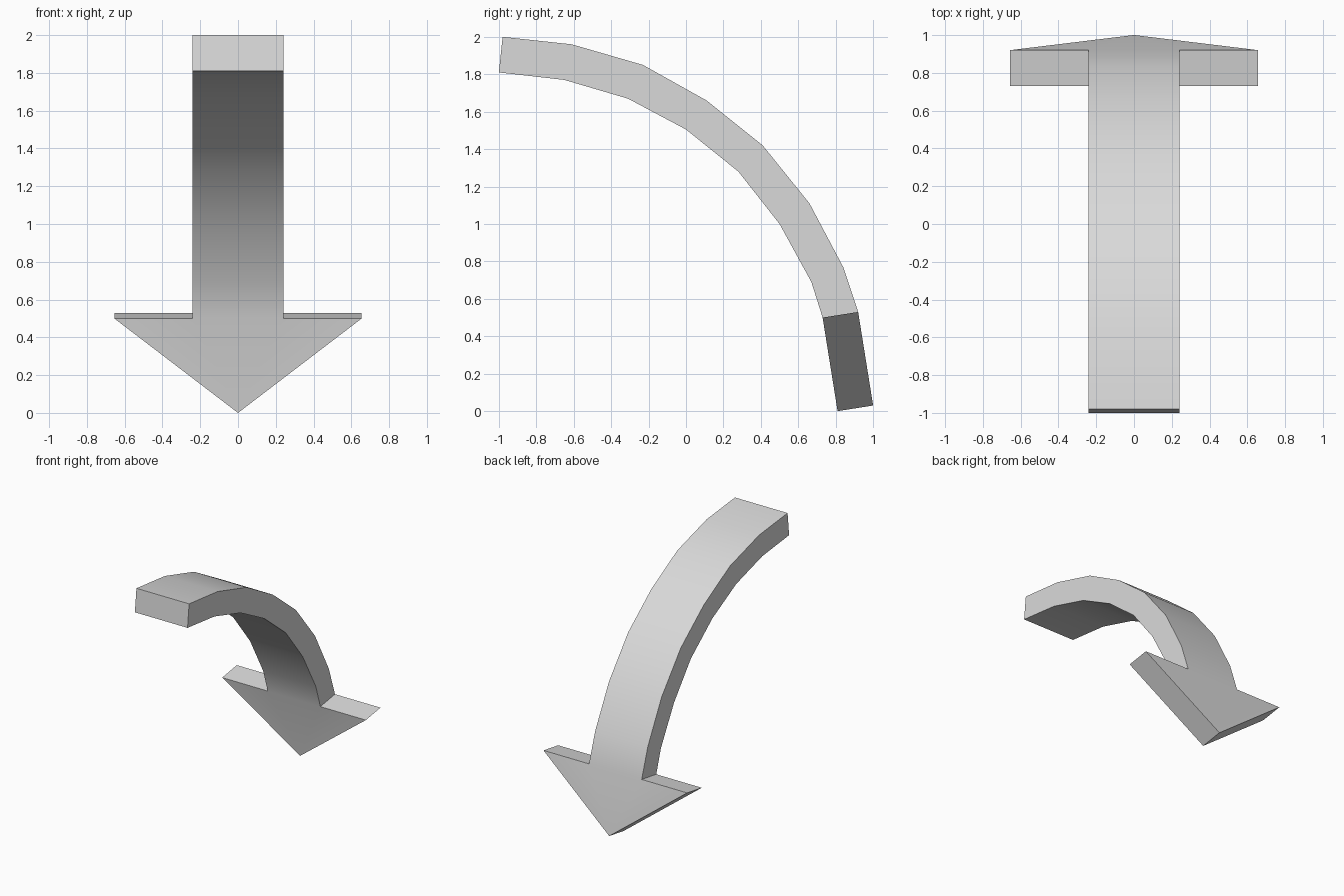
import bpy
import bmesh
from math import radians

cube = bpy.data.objects.get("Cube")
if cube:
    bpy.data.objects.remove(cube)

# Side profile (y, z) of the two skins, from the tail to the tip
OUTER = [(-0.98, 2.0), (-0.61, 1.96), (-0.23, 1.85), (0.11, 1.66), (0.41, 1.42),
         (0.66, 1.11), (0.84, 0.77), (0.92, 0.53), (1.0, 0.03)]
INNER = [(-1.0, 1.81), (-0.65, 1.77), (-0.31, 1.67), (0.0, 1.505), (0.28, 1.28),
         (0.50, 1.0), (0.67, 0.69), (0.73, 0.50), (0.81, 0.0)]
SHAFT, HEAD = 0.24, 0.655

grey = bpy.data.materials.new("light grey")
grey.use_nodes = True
colour = (0.7, 0.7, 0.7, 1)
grey.diffuse_color = colour
grey.node_tree.nodes["Principled BSDF"].inputs["Base Color"].default_value = colour

bm = bmesh.new()


def skin(profile):
    """One curved face of the arrow: a strip of quads and a pointed head."""
    *shaft, tip = profile
    left = [bm.verts.new((SHAFT, y, z)) for y, z in shaft]
    right = [bm.verts.new((-SHAFT, y, z)) for y, z in shaft]
    for i in range(len(shaft) - 1):
        bm.faces.new((left[i], left[i + 1], right[i + 1], right[i]))
    wings = [bm.verts.new((x, *shaft[-1])) for x in (HEAD, -HEAD)]
    point = bm.verts.new((0, *tip))
    bm.faces.new((left[-1], wings[0], point, wings[1], right[-1]))
    return left + right + wings + [point]


outer = skin(OUTER)
inner = skin(INNER)
twin = dict(zip(outer, inner))

# Walls join the rims of the two skins
rim = [e for e in bm.edges if e.is_boundary and e.verts[0] in twin]
for edge in rim:
    a, b = edge.verts
    bm.faces.new((a, b, twin[b], twin[a]))
bmesh.ops.recalc_face_normals(bm, faces=bm.faces)

mesh = bpy.data.meshes.new("curved_arrow")
bm.to_mesh(mesh)
bm.free()
mesh.materials.append(grey)
arrow = bpy.data.objects.new("curved_arrow", mesh)
bpy.context.collection.objects.link(arrow)

# Smooth along the bend, sharp at the corners
bpy.ops.object.select_all(action="DESELECT")
arrow.select_set(True)
bpy.context.view_layer.objects.active = arrow
bpy.ops.object.shade_smooth_by_angle(angle=radians(30))
